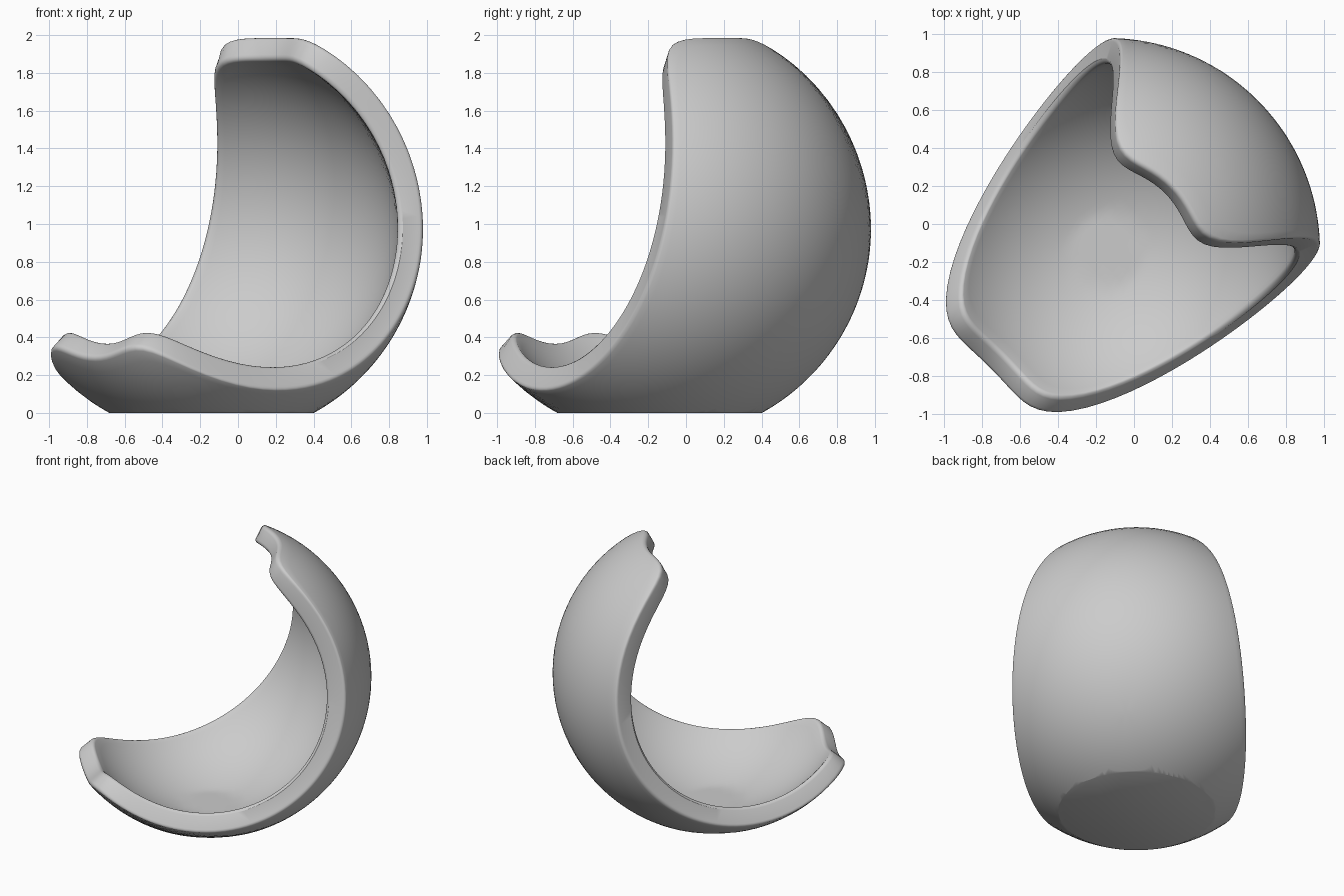
import bpy, bmesh
from math import sin, cos, pi, radians, sqrt
from mathutils import Vector

if "Cube" in bpy.data.objects:
    bpy.data.objects.remove(bpy.data.objects["Cube"])

CENTRE = Vector((-0.14, -0.14, 0.98))
R_OUT, R_IN = 1.12, 0.985
BEVEL = 0.028
SEGS, RINGS = 160, 28

# Local frame: back pole of the shell, long direction, sideways direction
tilt = radians(141.3)
u = Vector((1, 1, 0)) / sqrt(2)
up = Vector((0, 0, 1))
back = -(u * cos(tilt) + up * sin(tilt))
along = u * sin(tilt) - up * cos(tilt)
side = Vector((1, -1, 0)) / sqrt(2)


def rim_angle(phi, a, b, n=4.6):
    """Angle from back pole to rim: a rounded oblong outline."""
    return radians((abs(cos(phi) / a) ** n + abs(sin(phi) / b) ** n) ** (-1 / n))


def section(phi):
    """Outer wall, rounded rim and inner wall as (angle, radius) pairs."""
    to, ti = rim_angle(phi, 103.5, 47), rim_angle(phi, 103.5, 49)
    d = BEVEL / R_OUT
    pts = [((to - d) * i / RINGS, R_OUT) for i in range(1, RINGS)]
    arc = [i * pi / 8 for i in range(5)]
    pts += [(to - d + d * sin(t), R_OUT - BEVEL * (1 - cos(t))) for t in arc]
    pts += [(ti - d + d * cos(t), R_IN + BEVEL * (1 - sin(t))) for t in arc]
    pts += [((ti - d) * i / RINGS, R_IN) for i in range(RINGS - 1, 0, -1)]
    return pts


bm = bmesh.new()


def add_point(theta, r, phi):
    d = back * cos(theta) + (along * cos(phi) + side * sin(phi)) * sin(theta)
    p = CENTRE + d * r
    if r == R_IN:
        p.z = max(p.z, 0.015)
    return bm.verts.new(p)


# Shell skin around the back pole
cols = []
for k in range(SEGS):
    phi = 2 * pi * k / SEGS
    cols.append([add_point(t, r, phi) for t, r in section(phi)])
pole_out, pole_in = add_point(0, R_OUT, 0), add_point(0, R_IN, 0)
for k in range(SEGS):
    c0, c1 = cols[k], cols[(k + 1) % SEGS]
    bm.faces.new((pole_out, c0[0], c1[0]))
    bm.faces.new((pole_in, c1[-1], c0[-1]))
    for i in range(len(c0) - 1):
        bm.faces.new((c0[i], c0[i + 1], c1[i + 1], c1[i]))

# Flat foot
bmesh.ops.bisect_plane(bm, geom=bm.verts[:] + bm.edges[:] + bm.faces[:],
                       plane_co=(0, 0, 0), plane_no=(0, 0, -1), clear_outer=True)
bmesh.ops.edgeloop_fill(bm, edges=[e for e in bm.edges if e.is_boundary])
bmesh.ops.recalc_face_normals(bm, faces=bm.faces[:])

mesh = bpy.data.meshes.new("chair_shell")
bm.to_mesh(mesh)
bm.free()
shell = bpy.data.objects.new("chair_shell", mesh)
bpy.context.collection.objects.link(shell)
bpy.context.view_layer.objects.active = shell
shell.select_set(True)
bpy.ops.object.shade_smooth_by_angle(angle=radians(32))
